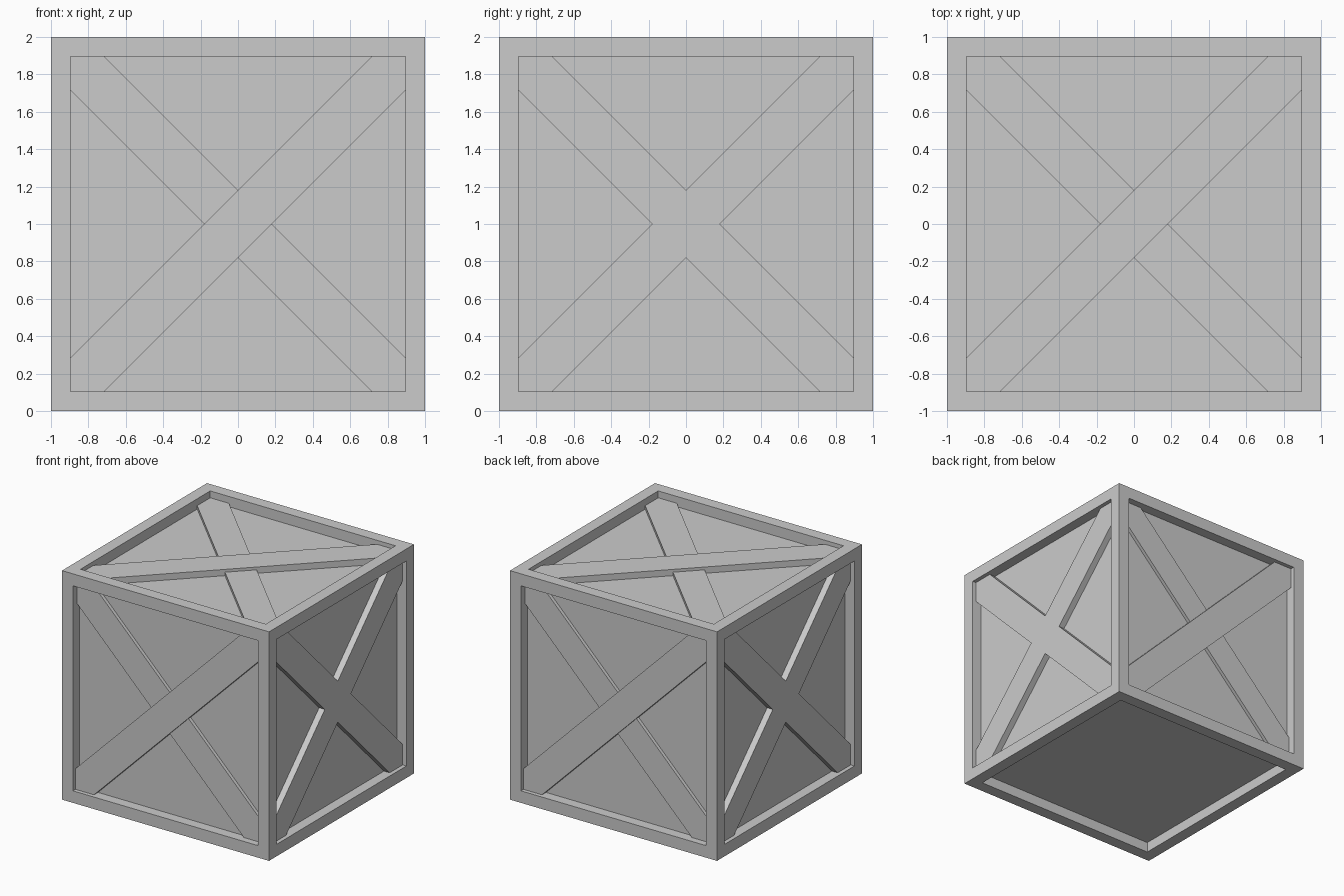
import bpy, bmesh
from mathutils import Matrix, Vector

if "Cube" in bpy.data.objects:
    bpy.data.objects.remove(bpy.data.objects["Cube"])

EDGE = 0.105           # frame bar width
OPEN = 1 - EDGE        # half size of each opening
PANEL = 0.91           # distance of recessed panels from the centre
HALF = 0.18            # brace half width measured along an axis
CENTRE = Vector((0, 0, 1))


def finish(name, bm):
    bmesh.ops.recalc_face_normals(bm, faces=bm.faces)
    mesh = bpy.data.meshes.new(name)
    bm.to_mesh(mesh)
    bm.free()
    obj = bpy.data.objects.new(name, mesh)
    bpy.context.collection.objects.link(obj)
    return obj


def plate(name, outline, top, u, v):
    """Flat plate on one crate side; u is right and v is up seen from outside."""
    u, v = Vector(u), Vector(v)
    n = u.cross(v)
    bm = bmesh.new()
    face = bm.faces.new([bm.verts.new(CENTRE + u * a + v * b + n * (PANEL - 0.01))
                         for a, b in outline])
    ext = bmesh.ops.extrude_face_region(bm, geom=[face])
    moved = [g for g in ext["geom"] if isinstance(g, bmesh.types.BMVert)]
    bmesh.ops.translate(bm, verts=moved, vec=n * (top - PANEL + 0.01))
    return finish(name, bm)


# Outer frame with a square opening on every side
bm = bmesh.new()
bmesh.ops.create_cube(bm, size=2, matrix=Matrix.Translation(CENTRE))
sides = bm.faces[:]
bmesh.ops.inset_individual(bm, faces=sides, thickness=EDGE, use_even_offset=True)
ext = bmesh.ops.extrude_discrete_faces(bm, faces=sides)
for f in ext["faces"]:
    f.normal_update()
    bmesh.ops.translate(bm, verts=f.verts[:], vec=f.normal * (PANEL - 1.005))
bmesh.ops.delete(bm, geom=ext["faces"], context='FACES')
finish("crate_frame", bm)

# Inner box forming the recessed panels
bm = bmesh.new()
bmesh.ops.create_cube(bm, size=2 * PANEL, matrix=Matrix.Translation(CENTRE))
finish("inner_panels", bm)

# Brace outlines: a corner-to-corner board and a flush X
c = OPEN - HALF
rising = [(-OPEN, -OPEN), (-c, -OPEN), (OPEN, c), (OPEN, OPEN), (c, OPEN), (-OPEN, -c)]
falling = [(-a, b) for a, b in reversed(rising)]
cross = []
a_pts = [(HALF, 0), (OPEN, c), (OPEN, OPEN), (c, OPEN)]
for _ in range(4):
    cross += a_pts
    a_pts = [(-b, a) for a, b in a_pts]

# Front, back and top: one board laid over the other
for side, u, v in (("front", (1, 0, 0), (0, 0, 1)),
                   ("back", (-1, 0, 0), (0, 0, 1)),
                   ("top", (1, 0, 0), (0, 1, 0))):
    plate(side + "_upper_brace", rising, 0.965, u, v)
    plate(side + "_lower_brace", falling, 0.94, u, v)

# Left and right: flush crossed braces
for side, s in (("right", 1), ("left", -1)):
    plate(side + "_cross_brace", cross, 0.965, (0, s, 0), (0, 0, 1))
